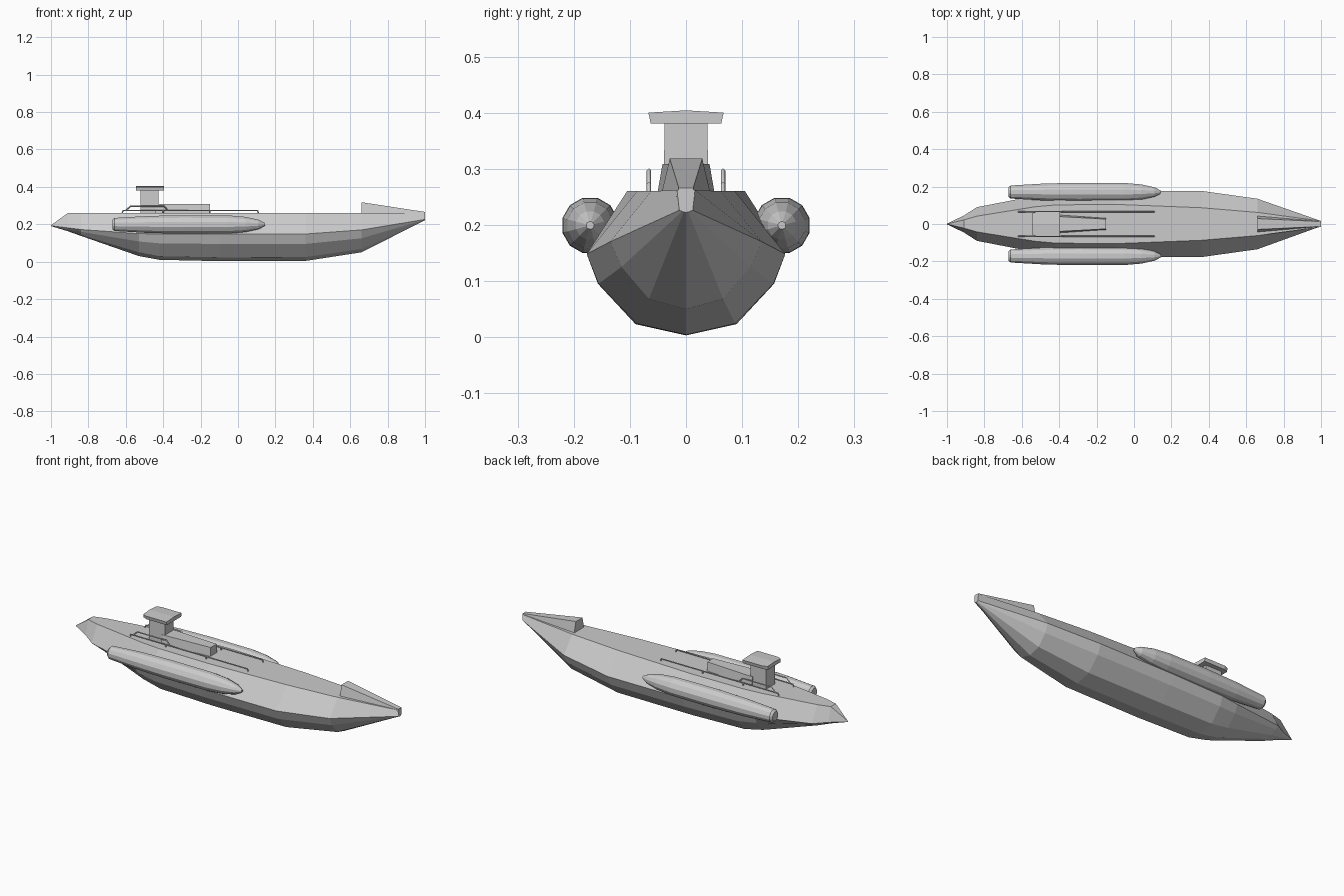
import bpy, bmesh, math

if "Cube" in bpy.data.objects:
    bpy.data.objects.remove(bpy.data.objects["Cube"])


def make_object(name, bm):
    bmesh.ops.remove_doubles(bm, verts=bm.verts, dist=1e-5)
    bmesh.ops.recalc_face_normals(bm, faces=bm.faces)
    mesh = bpy.data.meshes.new(name)
    bm.to_mesh(mesh)
    bm.free()
    ob = bpy.data.objects.new(name, mesh)
    bpy.context.collection.objects.link(ob)
    return ob


def loft(name, rings):
    """Skin closed rings of equal length and cap both ends."""
    bm = bmesh.new()
    rows = [[bm.verts.new(p) for p in r] for r in rings]
    n = len(rows[0])
    for a, b in zip(rows, rows[1:]):
        for i in range(n):
            j = (i + 1) % n
            bm.faces.new((a[i], a[j], b[j], b[i]))
    bm.faces.new(rows[0])
    bm.faces.new(rows[-1])
    return make_object(name, bm)


def trapezoid(x, y_low, z_low, y_high, z_high):
    return [(x, -y_low, z_low), (x, y_low, z_low),
            (x, y_high, z_high), (x, -y_high, z_high)]


def tube(name, points, radius):
    curve = bpy.data.curves.new(name, 'CURVE')
    curve.dimensions = '3D'
    curve.bevel_depth = radius
    curve.bevel_resolution = 0
    curve.use_fill_caps = True
    sp = curve.splines.new('POLY')
    sp.points.add(len(points) - 1)
    for p, co in zip(sp.points, points):
        p.co = (*co, 1)
    ob = bpy.data.objects.new(name, curve)
    bpy.context.collection.objects.link(ob)
    return ob


# Hull: x, keel z, then (y, z) of bilge, chine, knuckle and deck edge
stations = [
    (-1.00, .190, (.000, .190), (.000, .190), (.002, .192), (.000, .195)),
    (-0.91, .163, (.018, .165), (.034, .172), (.045, .181), (.022, .260)),
    (-0.84, .138, (.038, .143), (.070, .160), (.090, .172), (.042, .260)),
    (-0.53, .030, (.078, .050), (.132, .108), (.150, .150), (.092, .260)),
    (-0.42, .010, (.086, .029), (.150, .098), (.168, .148), (.102, .260)),
    (-0.10, .003, (.090, .023), (.157, .095), (.177, .148), (.105, .260)),
    (0.36, .004, (.088, .024), (.156, .095), (.177, .148), (.087, .260)),
    (0.66, .050, (.066, .068), (.115, .125), (.135, .170), (.062, .260)),
    (1.00, .222, (.004, .223), (.007, .224), (.012, .226), (.016, .262)),
]
rings = []
for x, keel, *side in stations:
    right = [(x, y, z) for y, z in side]
    left = [(x, -y, z) for y, z in reversed(side)]
    rings.append([(x, 0, keel)] + right + left)
loft("hull", rings)

# Raised bow wedge
loft("bow_housing", [trapezoid(.66, .045, .25, .029, .318),
                     trapezoid(1.0, .016, .25, .013, .266)])

# Deckhouse ahead of the tower
loft("deckhouse", [trapezoid(-.44, .052, .25, .042, .308),
                   trapezoid(-.15, .032, .25, .026, .308)])

# Tower and its overhanging bridge
loft("tower", [trapezoid(-.522, .040, .25, .038, .385),
               trapezoid(-.425, .040, .25, .038, .385)])


def bridge_ring(x, s):
    return [(x, -.063 * s, .381), (x, .063 * s, .381), (x, .067 * s, .400),
            (x, 0, .404), (x, -.067 * s, .400)]


loft("bridge_top", [bridge_ring(-.545, .85), bridge_ring(-.52, 1),
                    bridge_ring(-.395, 1)])

# Side floats: (x, radius)
float_profile = [(-.672, .026), (-.66, .036), (-.48, .047), (-.30, .051),
                 (-.05, .050), (.04, .042), (.11, .026), (.145, .007)]
for side, label in ((1, "left"), (-1, "right")):
    rings = []
    for x, r in float_profile:
        rings.append([(x, side * .171 + r * math.cos((k + .5) * math.pi / 6),
                       .199 + r * math.sin((k + .5) * math.pi / 6))
                      for k in range(12)])
    loft(f"{label}_float", rings)

    # Deck rails, hoops and short posts
    y = side * .066
    tube(f"{label}_long_rail", [(-.62, y, .255), (-.615, y, .273),
                                (.105, y, .273), (.11, y, .255)], .004)
    tube(f"{label}_handrail", [(-.60, y, .273), (-.575, y, .297),
                               (-.395, y, .297), (-.375, y, .273)], .004)
    for i, x in enumerate((-.40, -.15)):
        tube(f"{label}_rail_post_{i + 1}", [(x, y, .25), (x, y, .273)], .004)
